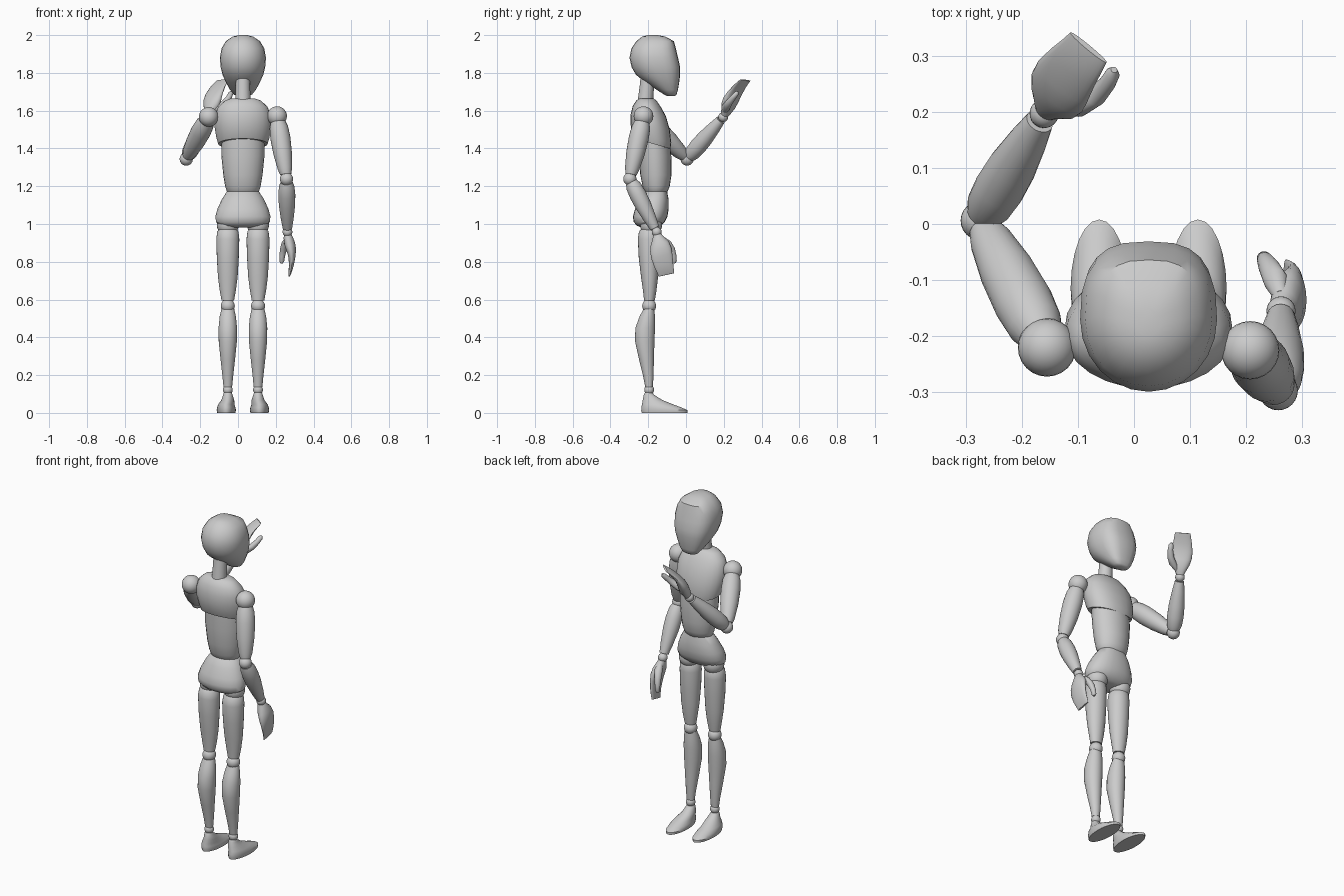
import bpy, bmesh, math
from mathutils import Vector as V

CX = 0.026          # body symmetry plane
N = 24              # segments around each part


def finish(name, bm):
    bmesh.ops.recalc_face_normals(bm, faces=bm.faces)
    me = bpy.data.meshes.new(name)
    bm.to_mesh(me)
    bm.free()
    ob = bpy.data.objects.new(name, me)
    bpy.context.collection.objects.link(ob)
    bpy.ops.object.select_all(action='DESELECT')
    ob.select_set(True)
    bpy.context.view_layer.objects.active = ob
    bpy.ops.object.shade_smooth_by_angle(angle=math.radians(40))
    return ob


def power(a, p):
    return math.copysign(abs(a) ** (2 / p), a)


def loft(name, rings):
    """Skin rings of (centre, u, v, front exponent) and cap the ends."""
    bm = bmesh.new()
    loops = []
    for c, u, v, p in rings:
        loop = []
        for i in range(N):
            a = 2 * math.pi * i / N
            co, si = math.cos(a), math.sin(a)
            q = p if si > 0 else 2
            loop.append(bm.verts.new(c + u * power(co, q) + v * power(si, q)))
        loops.append(loop)
    for a, b in zip(loops, loops[1:]):
        for i in range(N):
            j = (i + 1) % N
            bm.faces.new((a[i], a[j], b[j], b[i]))
    bm.faces.new(loops[0][::-1])
    bm.faces.new(loops[-1])
    return finish(name, bm)


def body(name, rows, x=CX, p=2):
    """Rows: half width, back y, back z, front y, front z, [x shift]."""
    rings = []
    for hw, yb, zb, yf, zf, *dx in rows:
        c = V((x + (dx[0] if dx else 0), (yb + yf) / 2, (zb + zf) / 2))
        rings.append((c, V((hw, 0, 0)), V((0, (yf - yb) / 2, (zf - zb) / 2)), p))
    return loft(name, rings)


def level(rows):
    """Rows z, half width, back y, front y -> untilted body rows."""
    return [(hw, yb, z, yf, z, *dx) for z, hw, yb, yf, *dx in rows]


def limb(name, a, b, prof):
    """Round tapered bar; prof = (fraction along a-b, radius)."""
    a, b = V(a), V(b)
    d = (b - a).normalized()
    u = d.orthogonal().normalized()
    w = d.cross(u)
    return loft(name, [(a.lerp(b, t), u * r, w * r, 2) for t, r in prof])


def ball(name, c, r):
    bm = bmesh.new()
    bmesh.ops.create_uvsphere(bm, u_segments=N, v_segments=14, radius=r)
    bmesh.ops.translate(bm, verts=bm.verts, vec=V(c))
    return finish(name, bm)


def hand(side, wrist, tip, wide, s):
    """Mitten hand with curled fingers and a separate thumb."""
    o, t = V(wrist), V(tip)
    length = (t - o).length
    d = (t - o).normalized()
    w = V(wide)
    w = (w - d * w.dot(d)).normalized()
    n = d.cross(w) * s

    def at(f, b, c):
        return o + d * (length * f) + w * b + n * c
    palm = [(.06, 0, .022, 0, .020), (.14, 0, .030, -.003, .025),
            (.28, .002, .049, -.008, .029), (.42, 0, .057, -.014, .026),
            (.58, -.002, .057, -.016, .019), (.78, -.002, .051, -.011, .013),
            (.94, 0, .045, -.002, .009), (1.02, 0, .042, .004, .005)]
    loft(side + "_palm", [(at(f, b, c), w * hw, n * th, 2.3) for f, b, hw, c, th in palm])
    thumb = [(.14, .018, .002, .012), (.28, .040, .012, .022), (.45, .056, .026, .019),
             (.62, .060, .035, .015), (.74, .058, .039, .013), (.79, .056, .040, .006)]
    loft(side + "_thumb", [(at(f, b, c), w * r, n * r, 2) for f, b, c, r in thumb])


# head with a flattened face
body("head", level([
    (2.0, .02, -.20, -.15), (1.992, .055, -.232, -.11), (1.968, .09, -.263, -.064),
    (1.93, .113, -.289, -.054), (1.88, .122, -.299, -.042), (1.83, .118, -.288, -.031),
    (1.79, .108, -.265, -.031), (1.75, .090, -.215, -.036), (1.71, .068, -.155, -.043),
    (1.685, .048, -.115, -.05), (1.677, .03, -.10, -.06)]), p=2.8)
limb("neck", (CX, -.217, 1.63), (CX, -.198, 1.82), [(0, .042), (.5, .038), (1, .038)])

# torso
body("chest", [
    (.062, -.245, 1.665, -.172, 1.665), (.095, -.262, 1.655, -.155, 1.652),
    (.13, -.282, 1.625, -.132, 1.618), (.148, -.293, 1.58, -.106, 1.57),
    (.150, -.294, 1.53, -.086, 1.50), (.140, -.284, 1.48, -.078, 1.43),
    (.131, -.272, 1.452, -.082, 1.398), (.115, -.255, 1.452, -.095, 1.400)], p=2.2)
body("abdomen", level([
    (1.46, .114, -.25, -.088), (1.36, .114, -.25, -.078), (1.26, .104, -.242, -.077),
    (1.20, .094, -.23, -.086), (1.165, .082, -.215, -.10), (1.15, .06, -.20, -.12)]))
body("pelvis", level([
    (1.18, .066, -.205, -.115), (1.172, .085, -.22, -.10), (1.13, .112, -.245, -.092),
    (1.08, .135, -.27, -.092), (1.04, .146, -.281, -.098), (1.01, .142, -.277, -.113),
    (.99, .12, -.258, -.135), (.982, .08, -.235, -.155)]), p=2.3)

# legs, one per side
for side, s in (("left", -1), ("right", 1)):
    x = CX + s * .08
    ball(side + "_hip", (x, -.185, .995), .058)
    body(side + "_thigh", level([
        (.975, .045, -.235, -.15), (.96, .056, -.249, -.139), (.92, .061, -.255, -.137),
        (.82, .058, -.25, -.141), (.72, .052, -.238, -.148), (.65, .043, -.228, -.156),
        (.595, .033, -.222, -.165)]), x)
    ball(side + "_knee", (x, -.195, .566), .037)
    body(side + "_shin", level([
        (.55, .034, -.225, -.168), (.51, .043, -.246, -.164), (.45, .049, -.268, -.164),
        (.38, .048, -.27, -.167), (.28, .038, -.248, -.17), (.19, .028, -.226, -.172),
        (.138, .023, -.216, -.176)]), x)
    ball(side + "_ankle", (x, -.195, .122), .026)
    k = s * .008
    body(side + "_foot", level([
        (.107, .021, -.218, -.178), (.095, .025, -.224, -.168), (.068, .034, -.229, -.125),
        (.045, .043, -.233, -.068, k), (.028, .049, -.236, -.022, k),
        (.014, .051, -.237, .008, k), (0, .048, -.234, .008, k)]), x)

# arms: shoulder, elbow, wrist, fingertips, direction across the hand
ARMS = {
    "left": ((-.155, -.22, 1.567), (-.274, .006, 1.344), (-.16, .197, 1.566),
             (-.085, .31, 1.76), (.83, -.5, .28), 1),
    "right": ((.207, -.225, 1.571), (.257, -.297, 1.238), (.262, -.155, .958),
              (.275, -.105, .735), (0, 1, 0), -1)}
for side, (sh, el, wr, tip, wide, s) in ARMS.items():
    ball(side + "_shoulder", sh, .052)
    limb(side + "_upper_arm", sh, el,
         [(.08, .038), (.18, .049), (.35, .053), (.6, .049), (.84, .038), (.93, .029)])
    ball(side + "_elbow", el, .035)
    limb(side + "_forearm", el, wr,
         [(.06, .032), (.14, .041), (.3, .045), (.5, .043), (.75, .034), (.93, .025)])
    ball(side + "_wrist", wr, .026)
    hand(side, wr, tip, wide, s)
